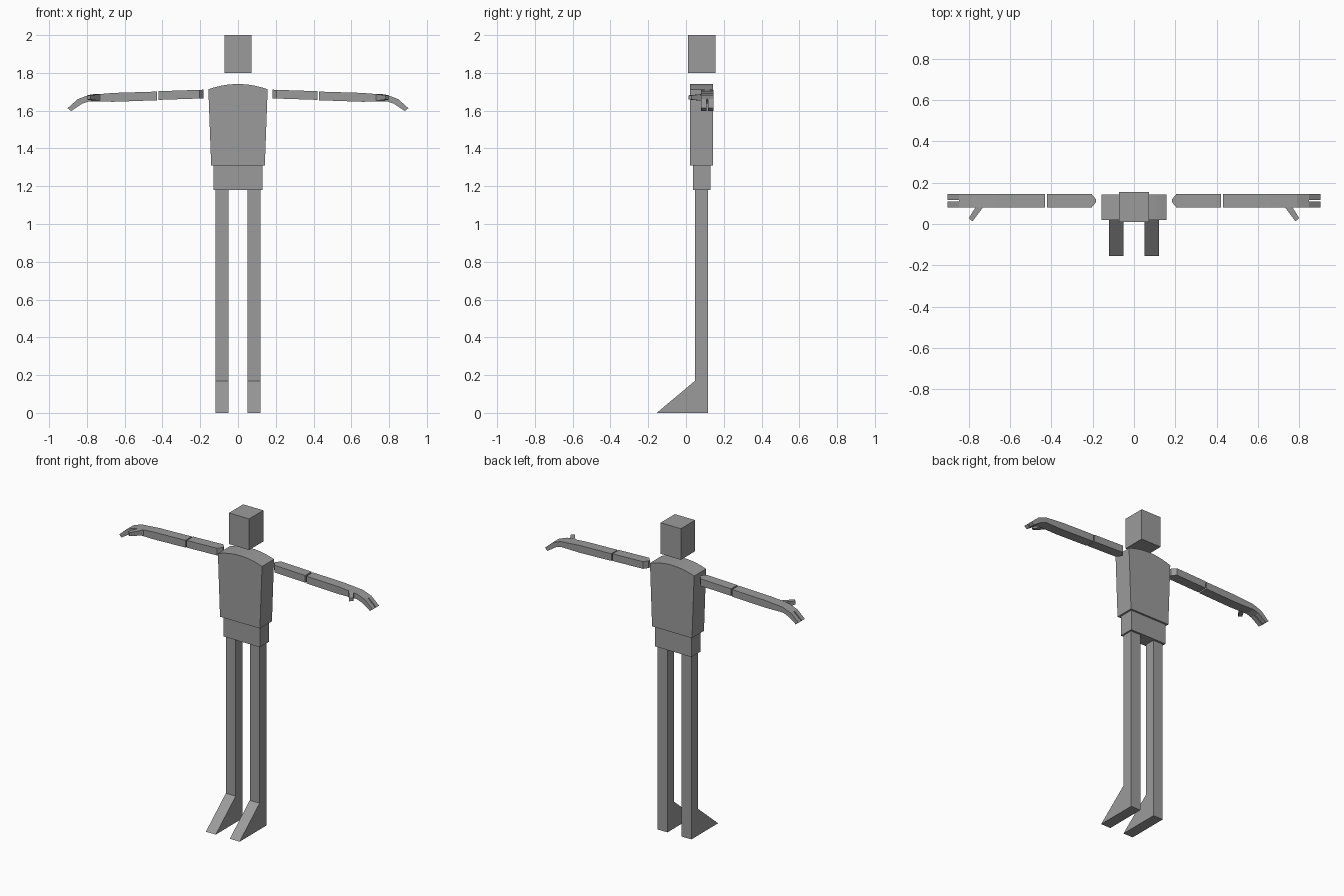
import bpy, bmesh

if "Cube" in bpy.data.objects:
    bpy.data.objects.remove(bpy.data.objects["Cube"])

grey = bpy.data.materials.new("plain_grey")
grey.diffuse_color = (0.33, 0.33, 0.33, 1)
grey.use_nodes = True
grey.node_tree.nodes["Principled BSDF"].inputs["Base Color"].default_value = grey.diffuse_color


def solid(name, loop_a, loop_b):
    """Closed solid bridging two matching loops of points."""
    bm = bmesh.new()
    a = [bm.verts.new(p) for p in loop_a]
    b = [bm.verts.new(p) for p in loop_b]
    bm.faces.new(a)
    bm.faces.new(b[::-1])
    n = len(a)
    for i in range(n):
        j = (i + 1) % n
        bm.faces.new((a[j], a[i], b[i], b[j]))
    bmesh.ops.recalc_face_normals(bm, faces=bm.faces)
    me = bpy.data.meshes.new(name)
    bm.to_mesh(me)
    bm.free()
    me.materials.append(grey)
    ob = bpy.data.objects.new(name, me)
    bpy.context.collection.objects.link(ob)
    return ob


def prism_y(name, profile, y0, y1, s=1):
    """Extrude an x-z profile along y, mirrored in x when s is -1."""
    return solid(name, [(s * x, y0, z) for x, z in profile],
                 [(s * x, y1, z) for x, z in profile])


def block(name, x, y, z):
    return prism_y(name, [(x[0], z[0]), (x[1], z[0]), (x[1], z[1]), (x[0], z[1])], *y)


# Head and pelvis
block("head", (-0.072, 0.072), (0.01, 0.155), (1.80, 2.0))
block("pelvis", (-0.13, 0.13), (0.037, 0.13), (1.18, 1.31))

# Torso: tapered, with a gently arched smooth top
arch = [0.157 * (1 - i / 8) for i in range(17)]
profile = [(-0.142, 1.31), (0.142, 1.31)]
profile += [(x, 1.713 + 0.028 * (1 - (x / 0.157) ** 2)) for x in arch]
torso = prism_y("torso", profile, 0.02, 0.142)
bpy.context.view_layer.objects.active = torso
torso.select_set(True)
bpy.ops.object.shade_smooth_by_angle(angle=0.5)
torso.select_set(False)

for s, side in ((-1, "left"), (1, "right")):
    # Leg with wedge foot in one piece
    leg = [(0.117, 0), (0.117, 1.18), (0.048, 1.18), (0.048, 0.17), (-0.155, 0)]
    solid(side + "_leg", [(s * 0.05, y, z) for y, z in leg],
          [(s * 0.12, y, z) for y, z in leg])

    # Upper arm with a pointed shoulder end, dropping slightly outward
    plan = [(0.183, 0.118), (0.205, 0.145), (0.422, 0.145),
            (0.422, 0.08), (0.205, 0.08), (0.183, 0.107)]
    solid(side + "_upper_arm",
          [(s * x, y, 1.671 - 0.033 * x) for x, y in plan],
          [(s * x, y, 1.717 - 0.033 * x) for x, y in plan])

    # Forearm, bent slightly part way along
    prism_y(side + "_forearm", [(0.43, 1.655), (0.66, 1.647), (0.79, 1.649), (0.79, 1.683),
                                (0.66, 1.694), (0.43, 1.701)], 0.08, 0.145, s)
    # Palm
    prism_y(side + "_palm", [(0.79, 1.649), (0.825, 1.637), (0.848, 1.661),
                             (0.79, 1.683)], 0.08, 0.145, s)
    # Two fingers
    for i, y in enumerate(((0.08, 0.109), (0.116, 0.145))):
        prism_y(f"{side}_finger_{i + 1}", [(0.825, 1.637), (0.883, 1.598), (0.902, 1.613),
                                           (0.848, 1.661)], *y, s)
    # Thumb, tapering forward and outward
    thumb = [(0.73, 0.08), (0.735, 0.075), (0.782, 0.013), (0.80, 0.028), (0.768, 0.08)]
    lift = [0.017, 0.017, 0.011, 0.011, 0.017]
    solid(side + "_thumb", [(s * x, y, 1.67 - h) for (x, y), h in zip(thumb, lift)],
          [(s * x, y, 1.67 + h) for (x, y), h in zip(thumb, lift)])
